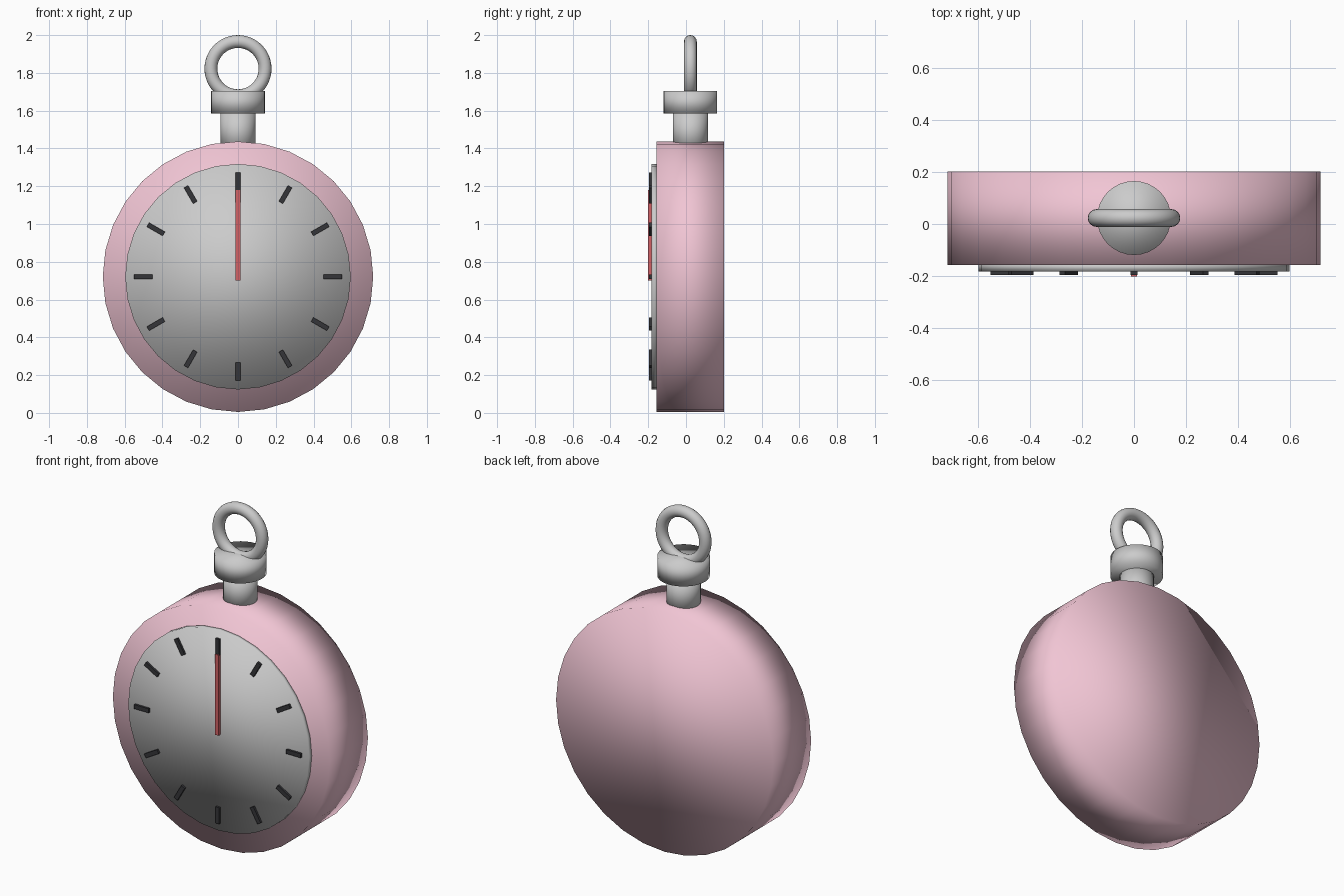
import bpy
from math import radians, sin, cos, pi

if "Cube" in bpy.data.objects:
    bpy.data.objects.remove(bpy.data.objects["Cube"])

CZ = 0.721    # height of the dial centre
CY = 0.023    # middle of the case depth


def material(name, rgb):
    m = bpy.data.materials.new(name)
    m.diffuse_color = (*rgb, 1)
    m.use_nodes = True
    m.node_tree.nodes["Principled BSDF"].inputs["Base Color"].default_value = m.diffuse_color
    return m


PINK = material("pink", (0.88, 0.56, 0.66))
RED = material("red", (0.65, 0.12, 0.13))
DARK = material("dark", (0.035, 0.035, 0.04))


def finish(name, mat=None, smooth=False):
    ob = bpy.context.object
    ob.name = name
    if mat:
        ob.data.materials.append(mat)
    if smooth:
        bpy.ops.object.shade_smooth()
    return ob


def disc(name, r, y0, y1, mat=None):
    """Cylinder facing the front, from depth y0 to y1."""
    bpy.ops.mesh.primitive_cylinder_add(
        vertices=32, radius=r, depth=y1 - y0,
        location=(0, (y0 + y1) / 2, CZ), rotation=(pi / 2, 0, 0))
    return finish(name, mat, True)


def post(name, r, z0, z1):
    """Upright cylinder on the case's middle plane."""
    bpy.ops.mesh.primitive_cylinder_add(
        vertices=32, radius=r, depth=z1 - z0, location=(0, CY, (z0 + z1) / 2))
    return finish(name, None, True)


def bar(name, loc, size, angle, mat):
    bpy.ops.mesh.primitive_cube_add(size=1, location=loc, rotation=(0, angle, 0))
    bpy.context.object.scale = size
    return finish(name, mat)


# Case and dial
disc("case", 0.716, -0.157, 0.202, PINK)
disc("dial", 0.597, -0.182, -0.15)

# Hour marks
for i in range(12):
    a = radians(30 * i)
    bar(f"hour_mark_{i}", (0.502 * sin(a), -0.185, CZ + 0.502 * cos(a)),
        (0.025, 0.02, 0.097), a, DARK)

# Hand
bar("hand", (0, -0.19, 0.94), (0.024, 0.022, 0.48), 0, RED)

# Neck, crown and hanging ring
post("neck", 0.093, 1.38, 1.60)
post("crown", 0.142, 1.585, 1.705)
bpy.ops.mesh.primitive_torus_add(
    major_radius=0.1435, minor_radius=0.034, major_segments=48, minor_segments=16,
    location=(0, CY, 1.8225), rotation=(pi / 2, 0, 0))
finish("ring", None, True)
